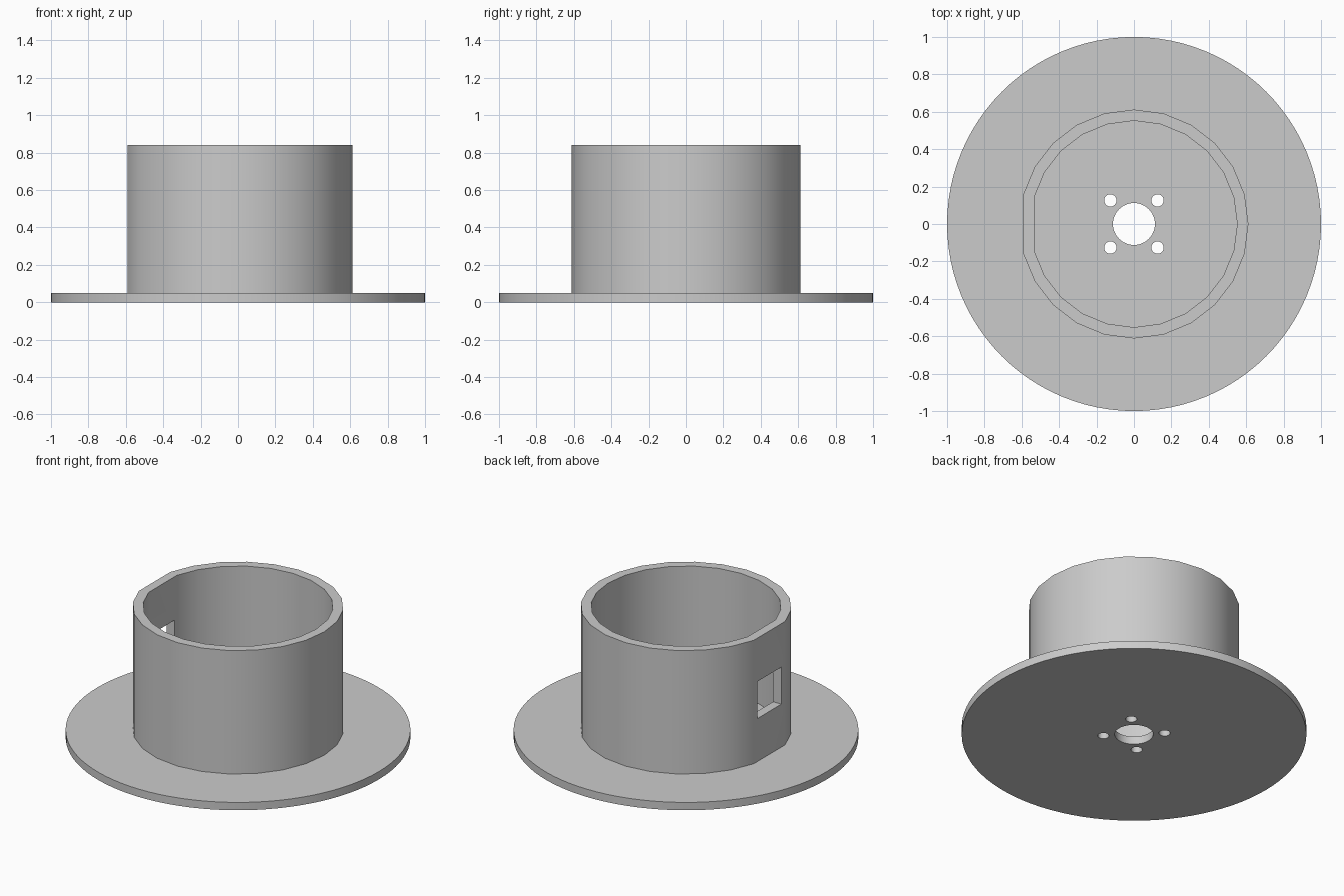
import bpy
import bmesh
from math import cos, sin, pi, radians

cube = bpy.data.objects.get("Cube")
if cube:
    bpy.data.objects.remove(cube)

grey = bpy.data.materials.new("plain grey")
grey.use_nodes = True
colour = (0.6, 0.6, 0.6, 1)
grey.diffuse_color = colour
grey.node_tree.nodes["Principled BSDF"].inputs["Base Color"].default_value = colour

BASE_TOP, TUBE_TOP = 0.05, 0.84


def new_object(name, bm):
    bmesh.ops.recalc_face_normals(bm, faces=bm.faces)
    mesh = bpy.data.meshes.new(name)
    bm.to_mesh(mesh)
    bm.free()
    mesh.materials.append(grey)
    obj = bpy.data.objects.new(name, mesh)
    bpy.context.collection.objects.link(obj)
    return obj


def circle(radius, sides, x=0, y=0):
    steps = [2 * pi * i / sides for i in range(sides)]
    return [(x + radius * cos(a), y + radius * sin(a)) for a in steps]


def prism(name, outline, low, high):
    bm = bmesh.new()
    base = bm.faces.new([bm.verts.new((x, y, low)) for x, y in outline])
    grown = bmesh.ops.extrude_face_region(bm, geom=[base], use_keep_orig=True)
    for v in grown["geom"]:
        if isinstance(v, bmesh.types.BMVert):
            v.co.z = high
    return new_object(name, bm)


def cut(target, cutters):
    for cutter in cutters:
        mod = target.modifiers.new("cut", "BOOLEAN")
        mod.operation = "DIFFERENCE"
        mod.solver = "EXACT"
        mod.object = cutter
    bpy.ops.object.select_all(action="DESELECT")
    target.select_set(True)
    bpy.context.view_layer.objects.active = target
    for mod in list(target.modifiers):
        bpy.ops.object.modifier_apply(modifier=mod.name)
    for cutter in cutters:
        bpy.data.objects.remove(cutter)
    bpy.ops.object.shade_smooth_by_angle(angle=radians(30))


# Round flange with a centre bore and four screw holes
flange = prism("base_flange", circle(1, 96), 0, BASE_TOP)
holes = [prism("bore_cutter", circle(0.112, 48), -0.1, 0.2)]
for sx in (-1, 1):
    for sy in (-1, 1):
        outline = circle(0.033, 24, sx * 0.126, sy * 0.126)
        holes.append(prism("screw_cutter", outline, -0.1, 0.2))
cut(flange, holes)

# Faceted tube: the corner facing -x is dropped, leaving a wide flat there
bm = bmesh.new()
rings = []
for radius, z in ((0.612, BASE_TOP), (0.612, TUBE_TOP), (0.552, TUBE_TOP), (0.552, BASE_TOP)):
    points = circle(radius, 24)
    del points[12]
    rings.append([bm.verts.new((x, y, z)) for x, y in points])
for k, ring in enumerate(rings):
    other = rings[(k + 1) % len(rings)]
    for i in range(len(ring)):
        j = (i + 1) % len(ring)
        bm.faces.new((ring[i], ring[j], other[j], other[i]))
tube = new_object("tube_wall", bm)

# Square window through the flat
window = [(-0.8, -0.12), (-0.4, -0.12), (-0.4, 0.12), (-0.8, 0.12)]
cut(tube, [prism("window_cutter", window, 0.325, 0.562)])
